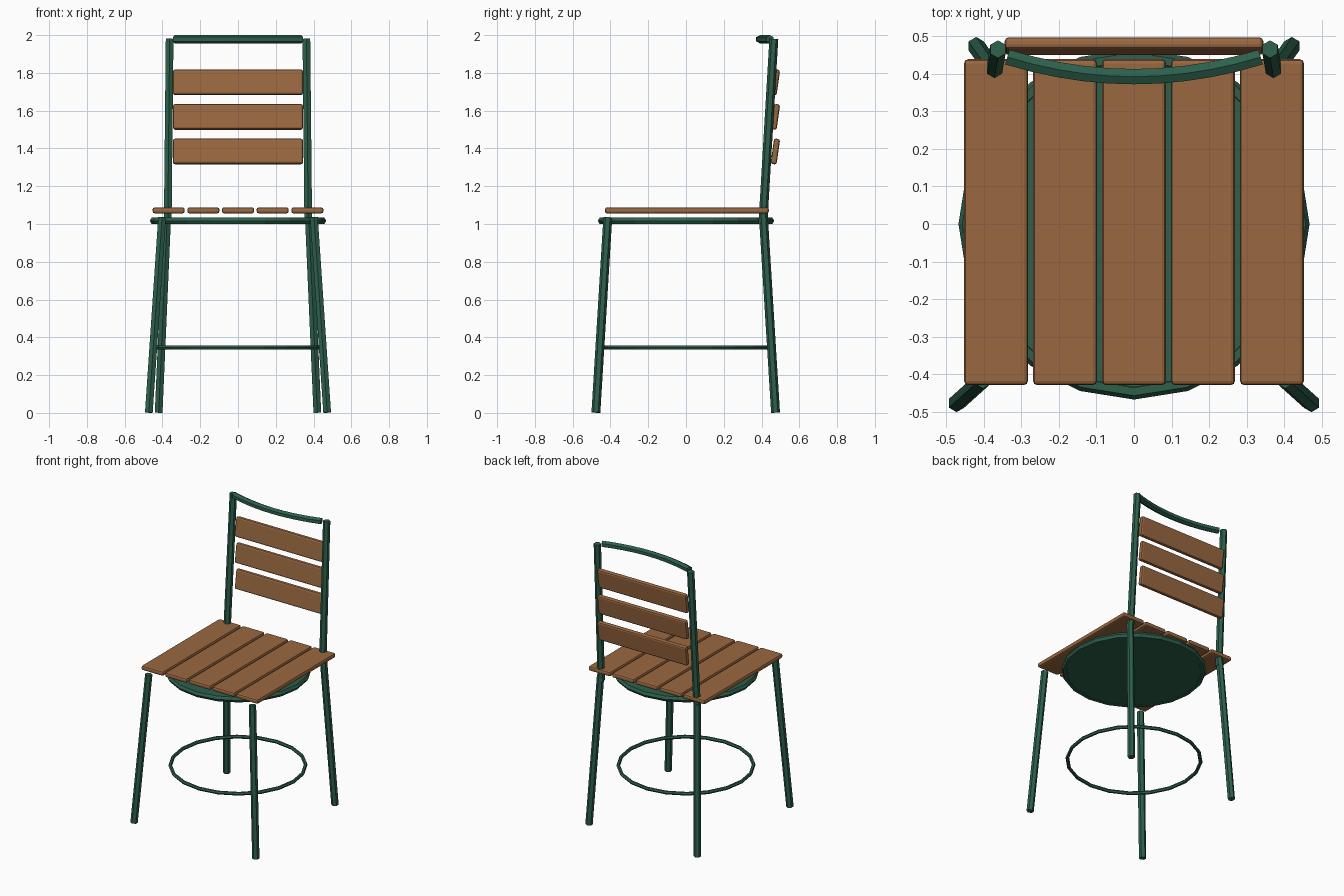
import bpy, math
from mathutils import Vector, Matrix

if "Cube" in bpy.data.objects:
    bpy.data.objects.remove(bpy.data.objects["Cube"])


def material(name, color):
    m = bpy.data.materials.new(name)
    m.diffuse_color = (*color, 1)
    m.use_nodes = True
    m.node_tree.nodes["Principled BSDF"].inputs["Base Color"].default_value = m.diffuse_color
    return m


GREEN = material("green_metal", (0.026, 0.117, 0.072))
WOOD = material("brown_wood", (0.32, 0.138, 0.052))


def finish(name, mat):
    ob = bpy.context.object
    ob.name = name
    ob.data.materials.append(mat)
    return ob


def bar(name, a, b, r=0.0235):
    """Six-sided tube between two points."""
    a, b = Vector(a), Vector(b)
    d = b - a
    bpy.ops.mesh.primitive_cylinder_add(vertices=6, radius=r, depth=d.length)
    ob = finish(name, GREEN)
    tilt = Vector((0, 0, 1)).rotation_difference(d.normalized())
    ob.matrix_world = Matrix.Translation((a + b) / 2) @ tilt.to_matrix().to_4x4()
    return ob


def plank(name, loc, size, tilt=0):
    """Wooden slat with rounded edges."""
    bpy.ops.mesh.primitive_cube_add(size=1)
    ob = finish(name, WOOD)
    ob.data.transform(Matrix.Diagonal((*size, 1)))
    ob.location = loc
    ob.rotation_euler.x = tilt
    bev = ob.modifiers.new("round_edges", 'BEVEL')
    bev.width = 0.011
    bev.segments = 2
    return ob


def ring(name, z, major, minor):
    bpy.ops.mesh.primitive_torus_add(location=(0, 0, z), major_radius=major, minor_radius=minor,
                                     major_segments=20, minor_segments=6)
    return finish(name, GREEN)


# Legs and back posts, both sides
for side, s in (("left", -1), ("right", 1)):
    bar(f"front_leg_{side}", (s * 0.472, -0.477, 0.002), (s * 0.402, -0.414, 1.035))
    bar(f"back_leg_{side}", (s * 0.42, 0.474, 0.002), (s * 0.375, 0.41, 1.035))
    bar(f"back_post_{side}", (s * 0.372, 0.407, 1.0), (s * 0.362, 0.465, 1.98))

# Round seat support and foot ring
ring("seat_rim", 1.017, 0.446, 0.021)
bpy.ops.mesh.primitive_cylinder_add(vertices=20, radius=0.446, depth=0.03,
                                    location=(0, 0, 1.017), rotation=(0, 0, math.pi / 2))
finish("seat_disc", GREEN)
ring("foot_ring", 0.347, 0.43, 0.012)

# Seat slats
for i in range(5):
    plank(f"seat_slat_{i + 1}", ((i - 2) * 0.1835, 0.005, 1.072), (0.17, 0.867, 0.032))

# Back slats
for i in range(3):
    plank(f"back_slat_{i + 1}", (0, 0.473, 1.384 + i * 0.183), (0.688, 0.032, 0.136),
          -math.radians(8))

# Curved top rail: six-sided section swept along a shallow arc
N = 10
verts, faces = [], []
for i in range(N + 1):
    t = 2 * i / N - 1
    ang = math.atan(2 * 0.052 * t / 0.337)
    for k in range(6):
        a = math.tau * k / 6 + math.pi / 6
        u, w = 0.0235 * math.cos(a), 0.022 * math.sin(a)
        verts.append((0.337 * t - u * math.sin(ang), 0.392 + 0.052 * t * t + u * math.cos(ang),
                      1.978 + w))
for i in range(N):
    for k in range(6):
        j = (k + 1) % 6
        faces.append((i * 6 + k, i * 6 + j, i * 6 + 6 + j, i * 6 + 6 + k))
faces += [tuple(range(5, -1, -1)), tuple(range(N * 6, N * 6 + 6))]
me = bpy.data.meshes.new("top_rail")
me.from_pydata(verts, [], faces)
me.materials.append(GREEN)
rail = bpy.data.objects.new("top_rail", me)
bpy.context.collection.objects.link(rail)
